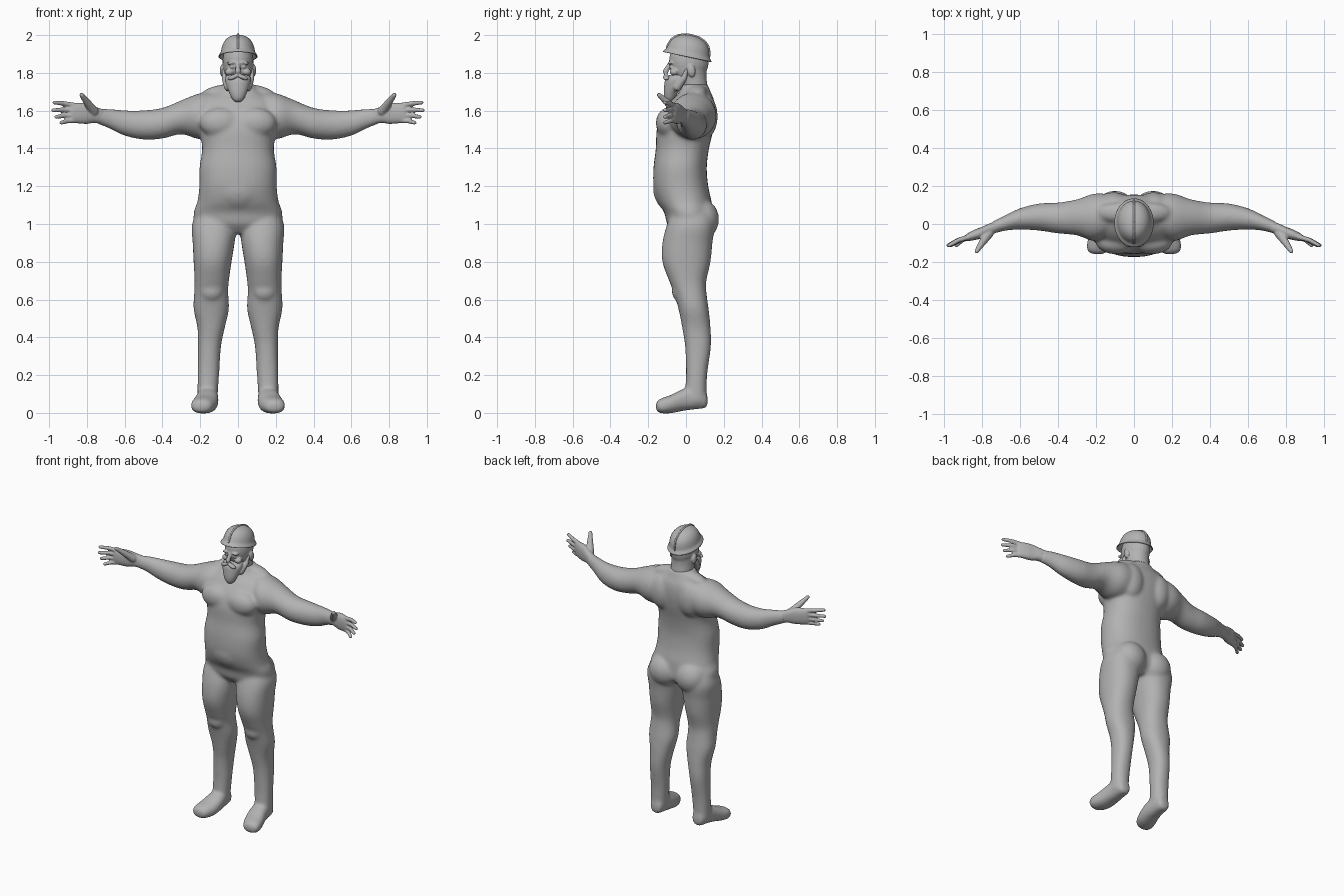
import bpy, bmesh, math
from mathutils import Vector, Matrix

old = bpy.data.objects.get("Cube")
if old:
    bpy.data.objects.remove(old)

grey = bpy.data.materials.new("plain grey")
grey.use_nodes = True
grey.diffuse_color = (0.45, 0.45, 0.45, 1)
grey.node_tree.nodes["Principled BSDF"].inputs["Base Color"].default_value = grey.diffuse_color


def spline(rows, steps=5):
    """Smoothly interpolate section rows (Catmull-Rom)."""
    rows = [Vector(r) for r in rows]
    out = []
    for i in range(len(rows) - 1):
        b, c = rows[i], rows[i + 1]
        a = rows[max(i - 1, 0)]
        d = rows[min(i + 2, len(rows) - 1)]
        for s in range(steps):
            t = s / steps
            out.append(b + (c - a) * (t / 2) + (a * 2 - b * 5 + c * 4 - d) * (t * t / 2)
                       + (b * 3 - a - c * 3 + d) * (t ** 3 / 2))
    return out + [rows[-1]]


def loft(bm, axis, rows, power=1.0, sides=32):
    """Skin oval sections; row = position on axis, then low/high of the other two axes."""
    others = [k for k in range(3) if k != axis]
    rings = []
    for p, u0, u1, v0, v1 in spline(rows):
        ring = []
        for k in range(sides):
            a = math.tau * k / sides
            c, s = math.cos(a), math.sin(a)
            co = Vector()
            co[axis] = p
            co[others[0]] = (u0 + u1) / 2 + (u1 - u0) / 2 * math.copysign(abs(c) ** power, c)
            co[others[1]] = (v0 + v1) / 2 + (v1 - v0) / 2 * math.copysign(abs(s) ** power, s)
            ring.append(bm.verts.new(co))
        rings.append(ring)
    for r, q in zip(rings, rings[1:]):
        for k in range(sides):
            j = (k + 1) % sides
            bm.faces.new((r[k], r[j], q[j], q[k]))
    bm.faces.new(rings[0])
    bm.faces.new(rings[-1])


def blob(bm, centre, radii, tilt=0.0, axis='X'):
    m = Matrix.Translation(centre) @ Matrix.Rotation(math.radians(tilt), 4, axis) @ Matrix.Diagonal((*radii, 1))
    bmesh.ops.create_uvsphere(bm, u_segments=24, v_segments=16, radius=1, matrix=m)


def rod(bm, points, r0, r1):
    """Chain of rounded, tapering segments."""
    pts = [Vector(p) for p in points]
    n = len(pts) - 1
    rad = [r0 + (r1 - r0) * i / n for i in range(n + 1)]
    for i, p in enumerate(pts):
        blob(bm, p, (rad[i],) * 3)
        if i < n:
            d = pts[i + 1] - p
            m = Matrix.Translation(p + d / 2) @ d.to_track_quat('Z', 'Y').to_matrix().to_4x4()
            bmesh.ops.create_cone(bm, cap_ends=True, segments=16, radius1=rad[i],
                                  radius2=rad[i + 1], depth=d.length, matrix=m)


def mirror(bm):
    """Copy everything so far to the other side."""
    dup = bmesh.ops.duplicate(bm, geom=bm.verts[:] + bm.edges[:] + bm.faces[:])["geom"]
    bmesh.ops.scale(bm, vec=(-1, 1, 1), verts=[g for g in dup if isinstance(g, bmesh.types.BMVert)])


def finish(bm, name, voxel=0, smooth=0):
    bmesh.ops.recalc_face_normals(bm, faces=bm.faces[:])
    me = bpy.data.meshes.new(name)
    bm.to_mesh(me)
    bm.free()
    me.materials.append(grey)
    me.shade_smooth()
    ob = bpy.data.objects.new(name, me)
    bpy.context.collection.objects.link(ob)
    if voxel:
        mod = ob.modifiers.new("fuse", 'REMESH')
        mod.mode = 'VOXEL'
        mod.voxel_size = voxel
        mod.use_smooth_shade = True
        mod = ob.modifiers.new("soften", 'SMOOTH')
        mod.factor = 0.5
        mod.iterations = smooth
    return ob


# Body: legs, feet, arms and muscle masses on the left, mirrored, then the torso
bm = bmesh.new()
loft(bm, 2, [(1.1, .04, .2, -.06, .12), (1.0, .01, .243, -.1, .15), (.9, .018, .24, -.125, .14),
             (.8, .034, .235, -.125, .13), (.7, .048, .23, -.09, .108), (.64, .052, .232, -.065, .108),
             (.55, .048, .235, -.04, .12), (.45, .07, .215, -.02, .13), (.35, .09, .212, -.005, .132),
             (.2, .1, .214, 0, .112), (.06, .11, .215, -.01, .108)], .9)
loft(bm, 1, [(.115, .135, .18, .04, .08), (.1, .118, .2, .025, .12), (.04, .108, .212, .018, .14),
             (-.02, .103, .225, .01, .125), (-.08, .11, .243, -.002, .095),
             (-.125, .128, .25, -.003, .08), (-.15, .145, .238, .004, .066), (-.16, .17, .21, .02, .05)], .85)
loft(bm, 0, [(.04, .0, .13, 1.52, 1.71), (.13, -.06, .155, 1.46, 1.7), (.21, -.09, .16, 1.45, 1.69),
             (.3, -.06, .13, 1.475, 1.655), (.4, -.05, .113, 1.452, 1.615), (.5, -.035, .108, 1.447, 1.602),
             (.6, -.03, .083, 1.467, 1.602), (.68, -.036, .045, 1.505, 1.61), (.75, -.055, .012, 1.532, 1.612)])
blob(bm, (.092, -.095, 1.535), (.11, .065, .08))      # chest
blob(bm, (.105, .1, 1.57), (.085, .068, .12))         # shoulder blade
blob(bm, (.1, .085, 1.025), (.105, .09, .105))        # buttock
blob(bm, (.1, .06, 1.7), (.1, .05, .035), 12, 'Y')    # neck muscle
blob(bm, (.14, -.045, .645), (.055, .03, .05))        # kneecap
mirror(bm)
loft(bm, 2, [(.95, -.13, .13, -.06, .09), (1.0, -.22, .22, -.1, .14), (1.06, -.235, .235, -.115, .14),
             (1.12, -.215, .215, -.15, .135), (1.2, -.205, .205, -.172, .118), (1.3, -.204, .204, -.172, .11),
             (1.4, -.19, .19, -.16, .122), (1.5, -.205, .205, -.155, .145), (1.58, -.22, .22, -.13, .155),
             (1.65, -.2, .2, -.08, .15), (1.7, -.12, .12, -.035, .13), (1.74, -.08, .08, -.03, .115)], .88)
blob(bm, (0, -.035, 1.19), (.185, .14, .145))         # belly
finish(bm, "body", .009, 14)

# Hands: palm, fingers and thumb
bm = bmesh.new()
loft(bm, 0, [(.71, -.04, .022, 1.527, 1.606), (.76, -.06, .003, 1.535, 1.622), (.8, -.075, -.015, 1.53, 1.638),
             (.84, -.085, -.03, 1.532, 1.642), (.88, -.09, -.052, 1.538, 1.638), (.89, -.083, -.062, 1.55, 1.63)], .85)
for base_z, tip_z, tip_x in [(1.627, 1.643, .972), (1.602, 1.602, .978), (1.575, 1.567, .962), (1.549, 1.536, .935)]:
    rod(bm, [(.86, -.066, base_z), ((.87 + tip_x) / 2, -.084, (base_z + tip_z) / 2 + .003),
             (tip_x, -.112, tip_z)], .0145, .0105)
rod(bm, [(.765, -.05, 1.598), (.8, -.1, 1.645), (.828, -.143, 1.683)], .026, .012)
mirror(bm)
finish(bm, "hands", .005, 4)

# Head: ears, brows, eyes and moustache mirrored, then skull, neck and nose
bm = bmesh.new()
blob(bm, (.083, .028, 1.812), (.013, .022, .034), 12)
blob(bm, (.034, -.082, 1.853), (.026, .014, .008), 8, 'Y')
blob(bm, (.032, -.078, 1.832), (.014, .012, .009))
blob(bm, (.045, -.062, 1.805), (.025, .025, .02))
blob(bm, (.026, -.104, 1.777), (.032, .018, .012), 22, 'Y')
mirror(bm)
blob(bm, (0, .015, 1.86), (.082, .105, .115))
loft(bm, 2, [(1.65, -.085, .085, -.01, .12), (1.72, -.073, .073, -.025, .115), (1.78, -.074, .074, -.06, .108),
             (1.83, -.078, .078, -.085, .11), (1.88, -.078, .078, -.085, .115)])
rod(bm, [(0, -.085, 1.85), (0, -.108, 1.808)], .01, .015)
finish(bm, "head", .005, 3)

# Beard: pointed wedge with cheek whiskers running up to the ears
bm = bmesh.new()
rod(bm, [(.074, .005, 1.815), (.07, -.012, 1.77), (.052, -.045, 1.725)], .011, .022)
mirror(bm)
loft(bm, 2, [(1.645, -.012, .012, -.098, -.078), (1.66, -.03, .03, -.112, -.06), (1.69, -.045, .045, -.118, -.045),
             (1.73, -.06, .06, -.116, -.02), (1.765, -.068, .068, -.11, 0), (1.79, -.06, .06, -.088, .0)])
finish(bm, "beard", .005, 4)

# Helmet: oval dome with a flared brim and a centre ridge, tipped back
tip = Matrix.Translation((0, .006, 1.886)) @ Matrix.Rotation(math.radians(-12), 4, 'X')
profile = [(1, 0), (.93, .012), (.85, .022), (.83, .045), (.74, .075), (.56, .098), (.32, .111), (.1, .115)]
rx, ry = .106, .134
bm = bmesh.new()
rings = []
for k, z in profile:
    rings.append([bm.verts.new((rx * k * math.cos(math.tau * i / 48), ry * k * math.sin(math.tau * i / 48), z))
                  for i in range(48)])
for r, q in zip(rings, rings[1:]):
    for i in range(48):
        j = (i + 1) % 48
        bm.faces.new((r[i], r[j], q[j], q[i]))
bm.faces.new(rings[-1])
bm.transform(tip)
helmet = finish(bm, "helmet")
shell = helmet.modifiers.new("thickness", 'SOLIDIFY')
shell.thickness = .008
helmet.modifiers.new("rounding", 'SUBSURF').levels = 1

bm = bmesh.new()
side = profile[2:]
arc = [(0, -ry * k, z) for k, z in side] + [(0, ry * k, z) for k, z in reversed(side)]
rod(bm, arc, .007, .007)
bm.transform(tip)
finish(bm, "helmet_ridge", .004, 4)
